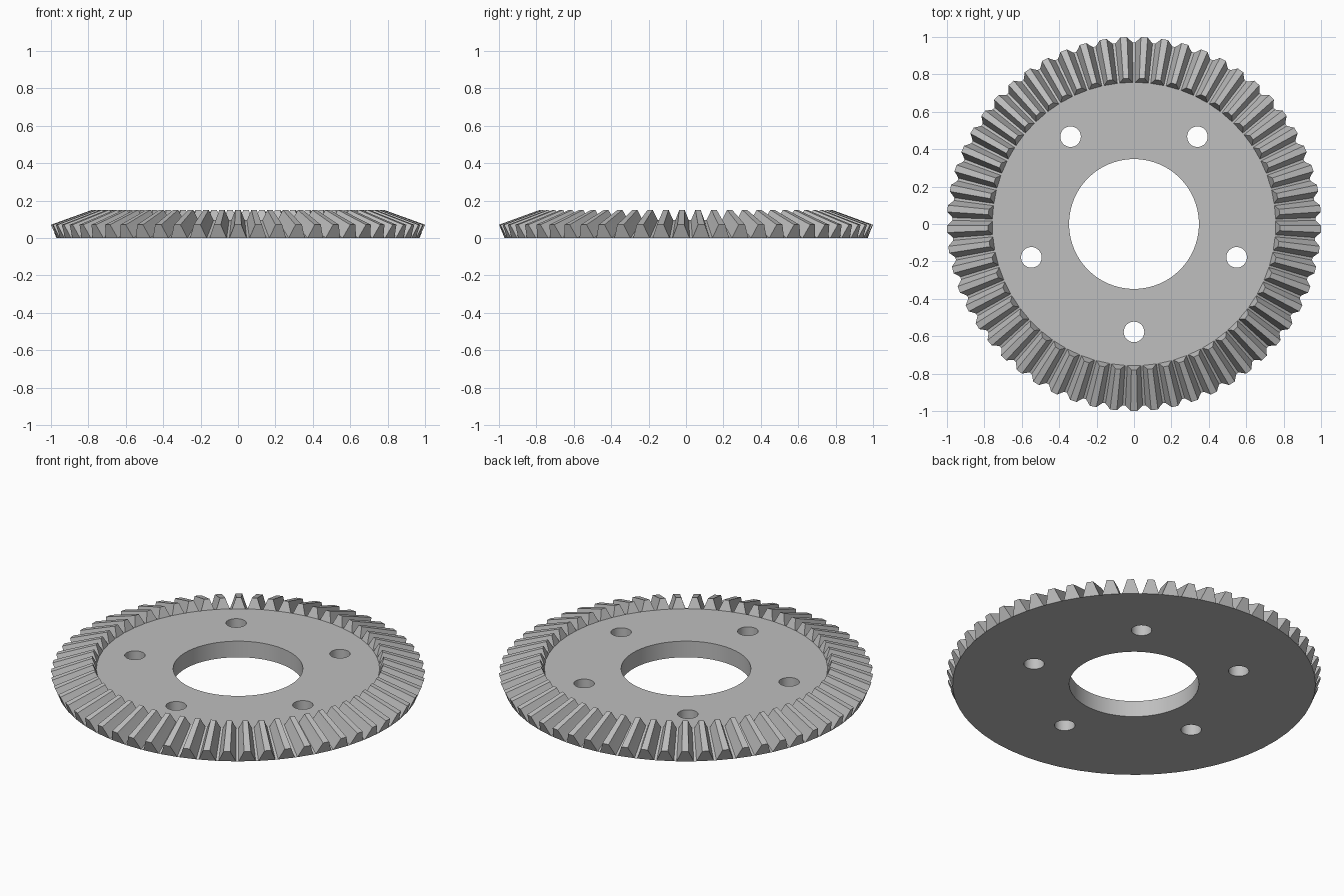
import bpy, bmesh, math
from mathutils import Vector, Matrix

if "Cube" in bpy.data.objects:
    bpy.data.objects.remove(bpy.data.objects["Cube"], do_unlink=True)

TEETH = 57
PITCH = 2 * math.pi / TEETH
APEX = Vector((0, 0, 0.434))      # all tooth lines meet here
INNER = 0.78                      # inner tooth end, scaled toward the apex
THICK = APEX.z * (1 - INNER)      # plate top height

# Half tooth profile: radius, height, half width as a share of the pitch
HALF = [(0.971, 0.0, 0.43), (0.985, 0.036, 0.29), (1.0, 0.071, 0.165)]
PROFILE = [(r, z, -w) for r, z, w in HALF] + [(r, z, w) for r, z, w in reversed(HALF)]


def polar(radius, angle, z):
    return Vector((radius * math.cos(angle), radius * math.sin(angle), z))


def edge_between(bm, a, b):
    return bm.edges.get((a, b)) or bm.edges.new((a, b))


def loop_edges(bm, verts):
    return [edge_between(bm, a, b) for a, b in zip(verts, verts[1:] + verts[:1])]


def bore(bm, x, y, radius, segments):
    """Wall of a through hole; returns its bottom and top edge loops."""
    rings = []
    for z in (0, THICK):
        rings.append([bm.verts.new(Vector((x, y, 0)) + polar(radius, 2 * math.pi * i / segments, z))
                      for i in range(segments)])
    low, top = rings
    for i in range(segments):
        j = (i + 1) % segments
        bm.faces.new((low[i], low[j], top[j], top[i]))
    return loop_edges(bm, low), loop_edges(bm, top)


bm = bmesh.new()
outer, inner = [], []

# Teeth: outer end, inner end and flanks
for t in range(TEETH):
    centre = -math.pi / 2 + t * PITCH
    points = [polar(r, centre + w * PITCH, z) for r, z, w in PROFILE]
    out = [bm.verts.new(p) for p in points]
    inn = [bm.verts.new(APEX + (p - APEX) * INNER) for p in points]
    bm.faces.new(out)
    bm.faces.new(inn[::-1])
    for i in range(len(out) - 1):
        bm.faces.new((out[i], inn[i], inn[i + 1], out[i + 1]))
    outer.append(out)
    inner.append(inn)

# Valleys between the teeth
for t in range(TEETH):
    n = (t + 1) % TEETH
    bm.faces.new((outer[t][-1], inner[t][-1], inner[n][0], outer[n][0]))

# Flat plate sides, pierced by the shaft bore and five bolt holes
bottom = loop_edges(bm, [v for o in outer for v in (o[0], o[-1])])
top = loop_edges(bm, [v for o in inner for v in (o[0], o[-1])])
holes = [(0, 0, 0.347, 96)]
for k in range(5):
    p = polar(0.577, -math.pi / 2 + k * 2 * math.pi / 5, 0)
    holes.append((p.x, p.y, 0.055, 32))
for hole in holes:
    low, high = bore(bm, *hole)
    bottom += low
    top += high
bmesh.ops.triangle_fill(bm, edges=bottom, use_beauty=True, normal=(0, 0, -1))
bmesh.ops.triangle_fill(bm, edges=top, use_beauty=True, normal=(0, 0, 1))
bmesh.ops.recalc_face_normals(bm, faces=bm.faces)

mesh = bpy.data.meshes.new("bevel_gear")
bm.to_mesh(mesh)
bm.free()
gear = bpy.data.objects.new("bevel_gear", mesh)
bpy.context.collection.objects.link(gear)

# Plain steel grey
steel = bpy.data.materials.new("steel_grey")
steel.use_nodes = True
colour = (0.52, 0.52, 0.52, 1)
steel.diffuse_color = colour
steel.node_tree.nodes["Principled BSDF"].inputs["Base Color"].default_value = colour
mesh.materials.append(steel)

bpy.ops.object.select_all(action="DESELECT")
gear.select_set(True)
bpy.context.view_layer.objects.active = gear
bpy.ops.object.shade_smooth_by_angle(angle=math.radians(20))
